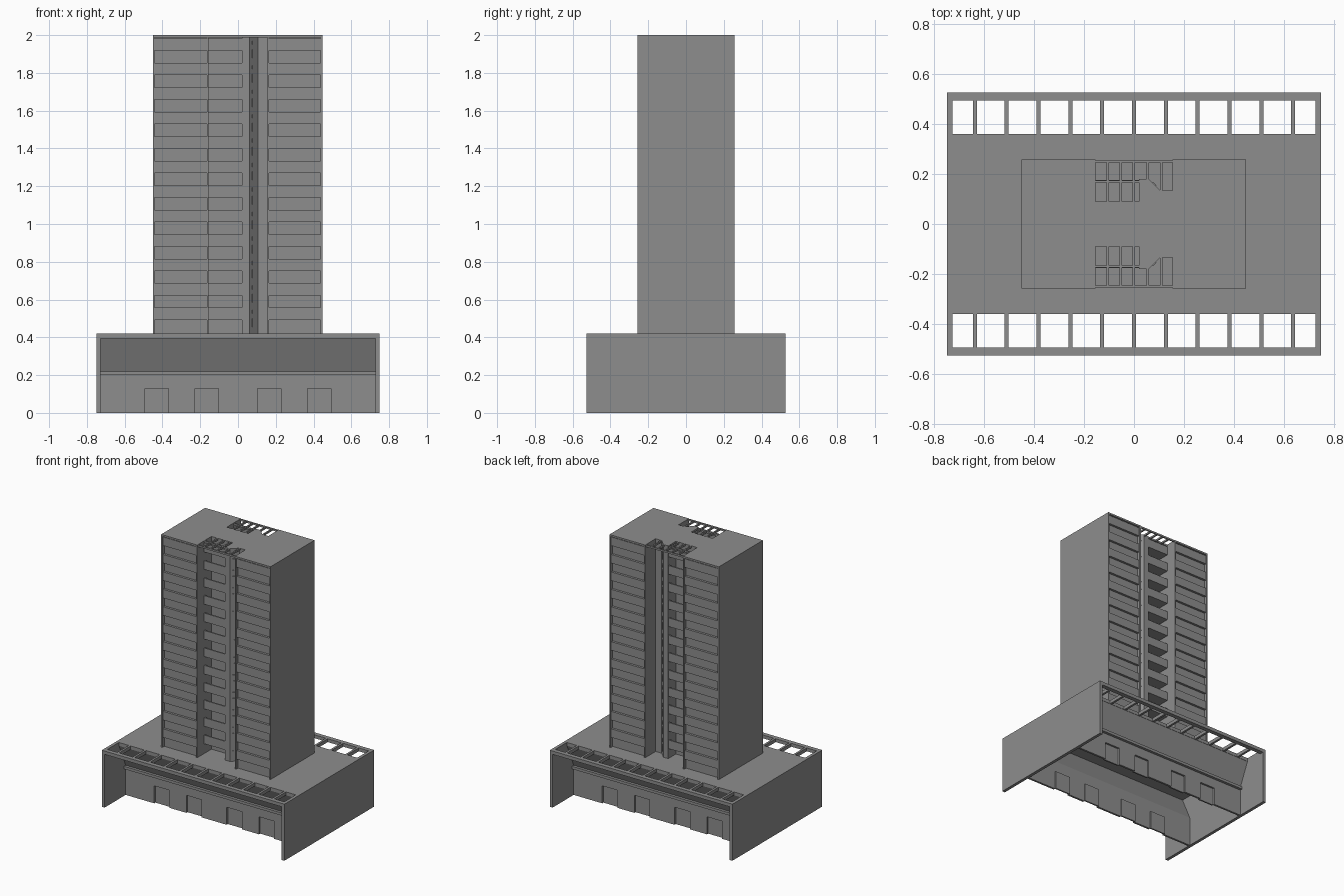
import bpy
import bmesh
from math import radians
from mathutils import Matrix, Vector

cube = bpy.data.objects.get("Cube")
if cube:
    bpy.data.objects.remove(cube, do_unlink=True)

GREY = (0.27, 0.27, 0.27, 1.0)
concrete = bpy.data.materials.new("concrete_grey")
concrete.use_nodes = True
concrete.diffuse_color = GREY
concrete.node_tree.nodes["Principled BSDF"].inputs["Base Color"].default_value = GREY


def finish(name, bm):
    """Turn a bmesh into a flat-shaded object."""
    bmesh.ops.recalc_face_normals(bm, faces=bm.faces)
    mesh = bpy.data.meshes.new(name)
    bm.to_mesh(mesh)
    bm.free()
    mesh.materials.append(concrete)
    obj = bpy.data.objects.new(name, mesh)
    bpy.context.collection.objects.link(obj)
    return obj


def add_box(bm, x, y, z, turn=0):
    """Box from (min, max) ranges, optionally turned about its own z axis."""
    centre = Vector([(a + b) / 2 for a, b in (x, y, z)])
    size = [b - a for a, b in (x, y, z)]
    m = Matrix.Translation(centre) @ Matrix.Rotation(turn, 4, 'Z') @ Matrix.Diagonal((*size, 1))
    bmesh.ops.create_cube(bm, size=1, matrix=m)


def boxes(name, items, mirrored=True):
    """One object of boxes; mirrored copies go to the opposite facade."""
    bm = bmesh.new()
    for item in items:
        add_box(bm, *item)
    if mirrored:
        copy = bmesh.ops.duplicate(bm, geom=bm.verts[:] + bm.edges[:] + bm.faces[:])
        for v in copy["geom"]:
            if isinstance(v, bmesh.types.BMVert):
                v.co.y = -v.co.y
    return finish(name, bm)


def prism(name, points, axis, start, end):
    """Extrude a closed outline along z (xy outline) or x (yz outline)."""
    bm = bmesh.new()
    place = (lambda p: (p[0], p[1], start)) if axis == 'z' else (lambda p: (start, p[0], p[1]))
    face = bm.faces.new([bm.verts.new(place(p)) for p in points])
    out = bmesh.ops.extrude_face_region(bm, geom=[face])
    shift = (0, 0, end - start) if axis == 'z' else (end - start, 0, 0)
    bmesh.ops.translate(bm, vec=shift, verts=[v for v in out["geom"] if isinstance(v, bmesh.types.BMVert)])
    return finish(name, bm)


# Podium: end walls, roof slab and open beam strip along both long sides
ROOF, TOP, WALL_X = 0.42, 2.0, 0.727
boxes("podium_end_walls",
      [(tuple(sorted((s * WALL_X, s * 0.75))), (-0.527, 0.527), (0, ROOF)) for s in (-1, 1)], False)
boxes("podium_roof", [((-WALL_X, WALL_X), (-0.36, 0.36), (0.395, ROOF))], False)
boxes("podium_edge_beams", [((-WALL_X, WALL_X), (0.495, 0.527), (0.395, ROOF))])
boxes("podium_cross_beams",
      [((i * 0.1275 - 0.008, i * 0.1275 + 0.008), (0.355, 0.5), (0.395, ROOF)) for i in range(-5, 6)])

# Sloping fascia above the shopfronts
for side, s in (("front", -1), ("back", 1)):
    prism(side + "_fascia", [(s * y, z) for y, z in
          ((0.36, 0.4), (0.28, 0.22), (0.265, 0.22), (0.345, 0.4))], 'x', -WALL_X, WALL_X)
boxes("shopfront_ledges", [((-WALL_X, WALL_X), (0.265, 0.3), (0.2, 0.22))])

# Shopfront walls with recessed doors
doors = [(c - 0.0625, c + 0.0625) for c in (-0.43, -0.165, 0.165, 0.43)]
edges = [-WALL_X] + [e for d in doors for e in d] + [WALL_X]
piers = [((edges[i], edges[i + 1]), (0.265, 0.28), (0, 0.2)) for i in range(0, len(edges), 2)]
lintels = [(d, (0.265, 0.28), (0.13, 0.2)) for d in doors]
boxes("shopfront_walls", piers + lintels)
boxes("shopfront_doors", [(d, (0.255, 0.266), (0, 0.135)) for d in doors])

# Tower core with a stepped, chamfered recess on both long sides
half = [(0.448, 0.235), (0.155, 0.235), (0.155, 0.135), (0.105, 0.135), (0.06, 0.18),
        (0.02, 0.18), (0.02, 0.09), (-0.155, 0.09), (-0.155, 0.235), (-0.451, 0.235)]
prism("tower_core", half + [(x, -y) for x, y in reversed(half)], 'z', ROOF, TOP)

# Frames around the window bays
bays = ((-0.451, -0.155), (0.155, 0.448))
frame = []
for a, b in bays:
    frame += [((a, a + 0.01), (0.23, 0.258), (ROOF, TOP)),
              ((b - 0.01, b), (0.23, 0.258), (ROOF, TOP)),
              ((a, b), (0.23, 0.258), (1.987, TOP))]
boxes("bay_frames", frame)

# Floors: spandrel bands in the bays and balconies in the recess
FLOORS = [0.493 + 0.1295 * i for i in range(12)]
boxes("spandrel_bands",
      [((a + 0.01, b - 0.01), (0.23, 0.252), (z, z + 0.064)) for z in FLOORS for a, b in bays])
boxes("balcony_slabs", [((-0.155, 0.02), (0.09, 0.17), (z, z + 0.012)) for z in FLOORS])
boxes("balcony_parapets", [((-0.155, 0.02), (0.166, 0.176), (z, z + 0.064)) for z in FLOORS])

# Small windows on the chamfered wall
panes = []
for z in FLOORS:
    for low, high in ((-0.038, 0.007), (0.032, 0.052)):
        panes.append(((0.07, 0.09), (0.156, 0.164), (z + low, z + high), radians(-45)))
boxes("chamfer_windows", panes)

# Roof slats over the recess
slat_starts = ((-0.105, 0.085), (-0.0525, 0.085), (-0.001, 0.085), (0.055, 0.175), (0.109, 0.13))
slats = [((x - 0.005, x + 0.005), (y, 0.25), (1.987, TOP)) for x, y in slat_starts]
slats.append(((-0.155, 0.155), (0.246, 0.255), (1.987, TOP)))
slats.append(((-0.155, 0.02), (0.167, 0.175), (1.987, TOP)))
boxes("roof_slats", slats)
